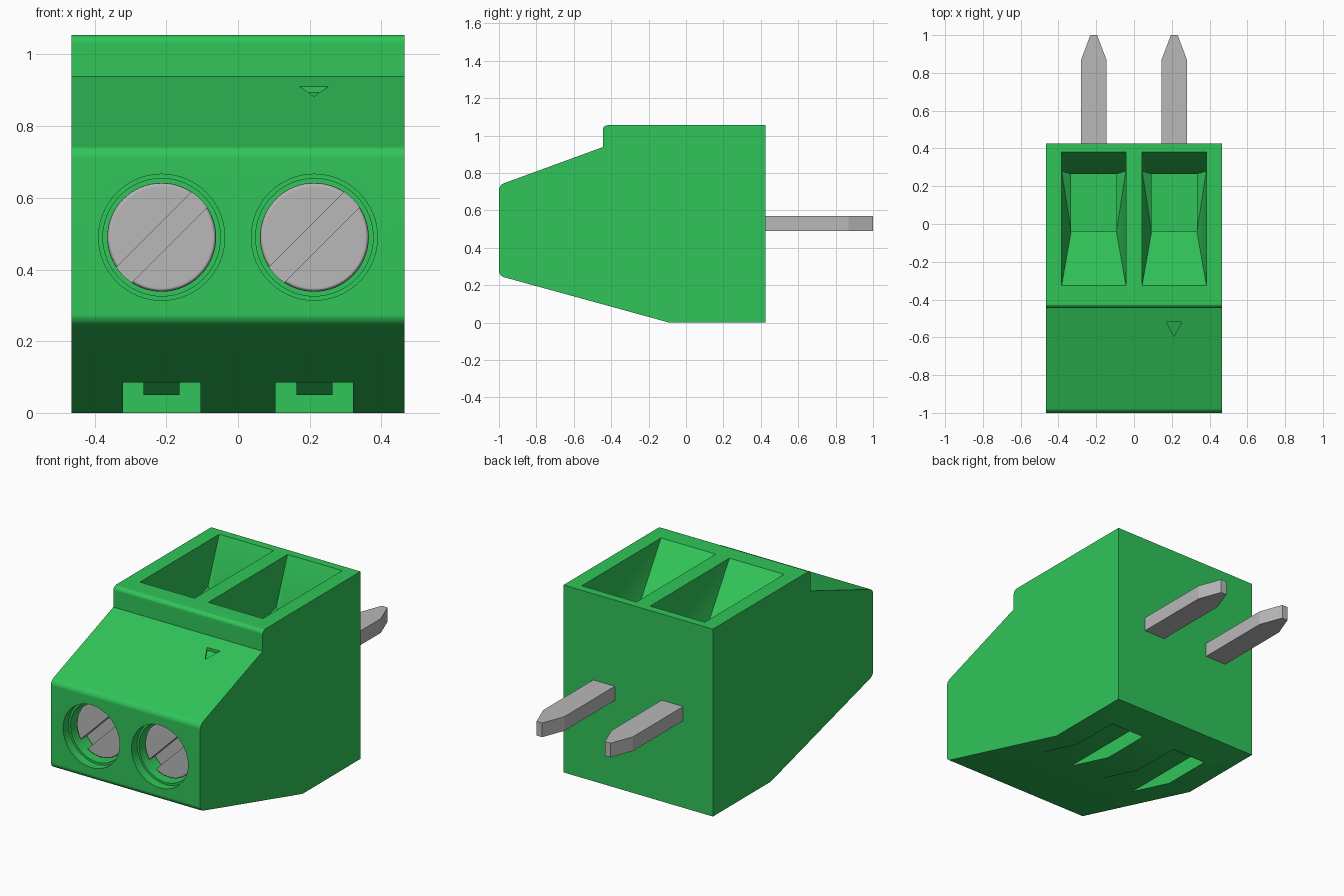
import bpy, bmesh, math
from mathutils import Matrix, Vector

if "Cube" in bpy.data.objects:
    bpy.data.objects.remove(bpy.data.objects["Cube"])


def material(name, rgb):
    m = bpy.data.materials.new(name)
    m.use_nodes = True
    m.diffuse_color = (*rgb, 1)
    m.node_tree.nodes["Principled BSDF"].inputs["Base Color"].default_value = (*rgb, 1)
    return m


GREEN = material("green plastic", (0.03, 0.56, 0.1))
GREY = material("grey metal", (0.48, 0.48, 0.48))


def finish(name, bm, mat):
    bmesh.ops.recalc_face_normals(bm, faces=bm.faces)
    mesh = bpy.data.meshes.new(name)
    bm.to_mesh(mesh)
    bm.free()
    mesh.materials.append(mat)
    obj = bpy.data.objects.new(name, mesh)
    bpy.context.collection.objects.link(obj)
    return obj


def prism(name, points, shift, mat):
    """Extrude a flat outline of 3D points along shift."""
    bm = bmesh.new()
    face = bm.faces.new([bm.verts.new(p) for p in points])
    new = bmesh.ops.extrude_face_region(bm, geom=[face])["geom"]
    bmesh.ops.translate(bm, vec=shift, verts=[v for v in new if isinstance(v, bmesh.types.BMVert)])
    return finish(name, bm, mat)


def hull(name, points, mat):
    bm = bmesh.new()
    for p in points:
        bm.verts.new(p)
    bmesh.ops.convex_hull(bm, input=bm.verts)
    bmesh.ops.dissolve_limit(bm, angle_limit=0.01, verts=bm.verts, edges=bm.edges)
    return finish(name, bm, mat)


def box(name, x, y, z, mat):
    return hull(name, [(a, b, c) for a in x for b in y for c in z], mat)


def cylinder(name, x, z, r, y0, y1, mat, bevel=0):
    bm = bmesh.new()
    place = Matrix.Translation((x, (y0 + y1) / 2, z)) @ Matrix.Rotation(math.pi / 2, 4, "X")
    bmesh.ops.create_cone(bm, cap_ends=True, segments=64, radius1=r, radius2=r,
                          depth=y1 - y0, matrix=place)
    if bevel:
        rim = [e for e in bm.edges if all(v.co.y < y0 + 0.001 for v in e.verts)]
        bmesh.ops.bevel(bm, geom=rim, offset=bevel, segments=3, profile=0.5, affect="EDGES")
    return finish(name, bm, mat)


def cut(obj, cutter):
    cutter.hide_render = True
    mod = obj.modifiers.new("cut", "BOOLEAN")
    mod.operation = "DIFFERENCE"
    mod.solver = "EXACT"
    mod.object = cutter
    bpy.context.view_layer.objects.active = obj
    bpy.ops.object.modifier_apply(modifier=mod.name)
    bpy.data.objects.remove(cutter)


def smooth(obj):
    bpy.ops.object.select_all(action="DESELECT")
    obj.select_set(True)
    bpy.context.view_layer.objects.active = obj
    bpy.ops.object.shade_smooth_by_angle(angle=math.radians(22))
    mod = obj.modifiers.new("weighted normals", "WEIGHTED_NORMAL")
    mod.keep_sharp = True


# Housing: side profile extruded across, with rounded front edges
W, PITCH, AXIS = 0.465, 0.213, 0.49
profile = [(0.425, 0), (-0.09, 0), (-1, 0.25), (-1, 0.735),
           (-0.445, 0.938), (-0.445, 1.055), (0.425, 1.055)]
housing = prism("housing", [(-W, y, z) for y, z in profile], (2 * W, 0, 0), GREEN)
bm = bmesh.new()
bm.from_mesh(housing.data)
edges = []
for e in bm.edges:
    a, b = (v.co for v in e.verts)
    corner = a.y < -0.99 or (abs(a.y + 0.445) < 0.01 and a.z > 1)
    if abs(a.x - b.x) > 0.5 and corner:
        edges.append(e)
bmesh.ops.bevel(bm, geom=edges, offset=0.025, segments=4, profile=0.5, affect="EDGES")
bm.to_mesh(housing.data)
bm.free()

for side, label in ((-1, "right"), (1, "left")):
    cx = side * PITCH

    # Funnel-shaped wire entry with a straight shaft below
    rim = [(cx + s * 0.17, y, z) for s in (-1, 1)
           for y, z in ((-0.325, 1.055), (0.38, 1.055), (-0.325, 1.1), (0.38, 1.1), (0.28, 0.8))]
    floor = [(cx + s * 0.12, y, 0.76) for s in (-1, 1) for y in (-0.04, 0.265)]
    cut(housing, hull("funnel_cutter", rim + floor, GREEN))
    cut(housing, box("shaft_cutter", (cx - 0.12, cx + 0.12), (-0.04, 0.265), (0.42, 0.8), GREEN))

    # Stepped screw hole
    cut(housing, cylinder("screw_hole_cutter", cx, AXIS, 0.176, -1.1, -0.95, GREEN))
    cut(housing, cylinder("screw_bore_cutter", cx, AXIS, 0.164, -1.05, -0.7, GREEN))

    # Groove under the housing, with a small wedge-shaped catch
    cut(housing, box("groove_cutter", (cx - 0.108, cx + 0.108), (-0.6, 0.2), (-0.1, 0.085), GREEN))
    hull(label + "_catch", [(cx + s * 0.05, y, z) for s in (-1, 1)
                            for y, z in ((0.08, 0.086), (0.14, 0.05), (0.201, 0.05), (0.201, 0.086))], GREEN)

    # Slotted screw
    screw = cylinder(label + "_screw", cx, AXIS, 0.152, -0.92, -0.69, GREY, 0.012)
    slot = box("slot_cutter", (-0.3, 0.3), (-1, -0.86), (-0.03, 0.03), GREY)
    slot.data.transform(Matrix.Translation((cx, 0, AXIS)) @ Matrix.Rotation(-math.pi / 4, 4, "Y"))
    cut(screw, slot)
    smooth(screw)

    # Flat pin with a tapered tip
    half = [(0.067, 0.3), (0.067, 0.87), (0.018, 1.0)]
    outline = half + [(-x, y) for x, y in reversed(half)]
    prism(label + "_pin", [(cx + x, y, 0.49) for x, y in outline], (0, 0, 0.08), GREY)

# Engraved triangle on the sloping front
mark = [(0.172, -0.52), (0.252, -0.52), (0.212, -0.595)]
cut(housing, prism("mark_cutter", [(x, y, 1.084 + 0.366 * y) for x, y in mark], (0, 0, 0.1), GREEN))
smooth(housing)
